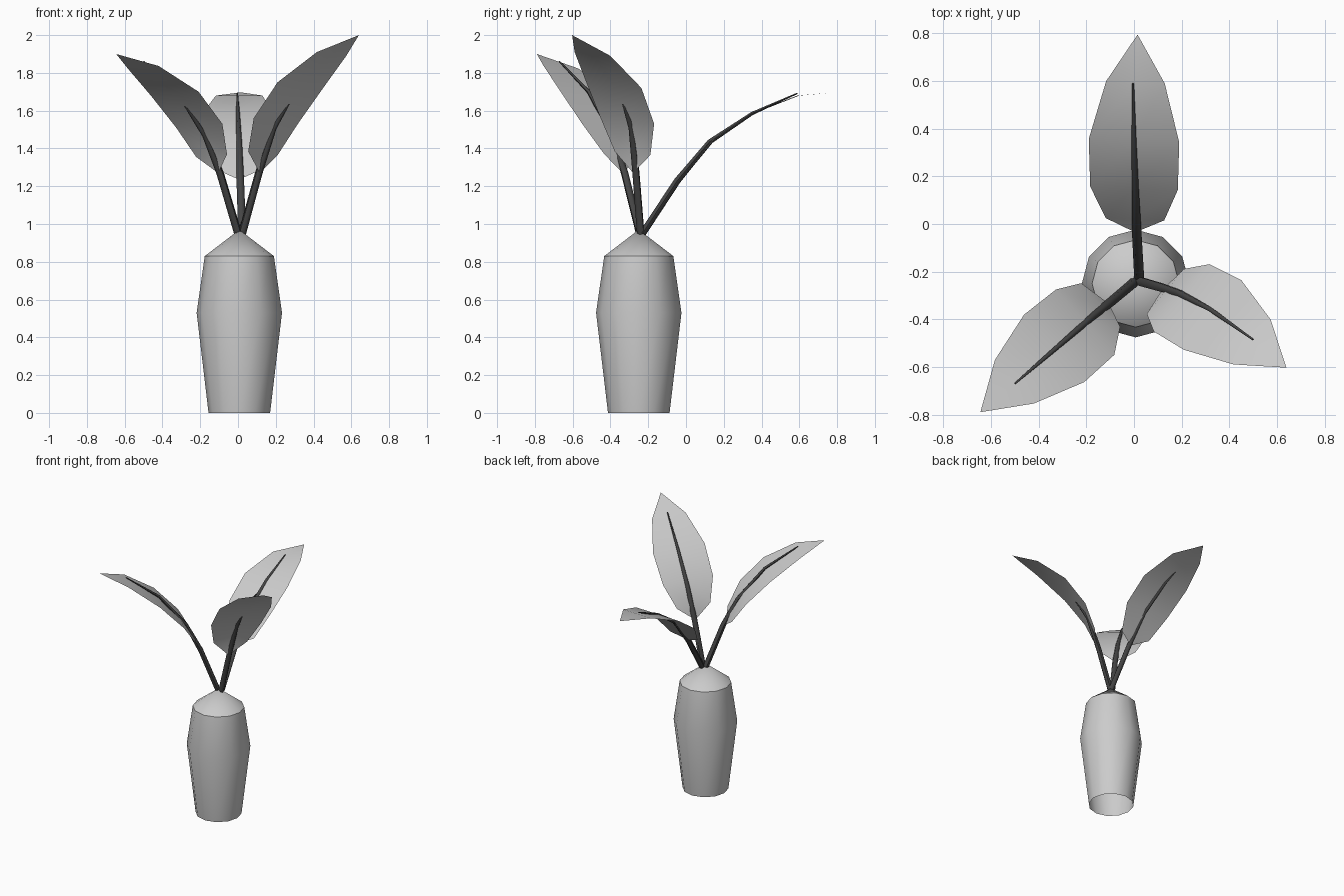
import bpy, bmesh, math
from mathutils import Vector

if "Cube" in bpy.data.objects:
    bpy.data.objects.remove(bpy.data.objects["Cube"])


def add_object(name, bm, angle=180):
    mesh = bpy.data.meshes.new(name)
    bm.to_mesh(mesh)
    bm.free()
    ob = bpy.data.objects.new(name, mesh)
    bpy.context.collection.objects.link(ob)
    bpy.ops.object.select_all(action='DESELECT')
    bpy.context.view_layer.objects.active = ob
    ob.select_set(True)
    bpy.ops.object.shade_smooth_by_angle(angle=math.radians(angle))
    return ob


def bridge(bm, a, b):
    n = len(a)
    for i in range(n):
        j = (i + 1) % n
        bm.faces.new((a[i], a[j], b[j], b[i]))


def make_vase(profile, apex, centre, sides=12):
    bm = bmesh.new()
    rings = []
    for r, z in profile:
        rings.append([bm.verts.new((centre[0] + r * math.cos(2 * math.pi * i / sides),
                                    centre[1] + r * math.sin(2 * math.pi * i / sides), z))
                      for i in range(sides)])
    for a, b in zip(rings, rings[1:]):
        bridge(bm, a, b)
    tip = bm.verts.new((*centre, apex))
    for i in range(sides):
        bm.faces.new((rings[-1][i], rings[-1][(i + 1) % sides], tip))
    return add_object("vase", bm, 40)


def make_stem(name, path, side, radii, sides=6):
    bm = bmesh.new()
    rings = []
    for k, (p, r) in enumerate(zip(path, radii)):
        t = (path[min(k + 1, len(path) - 1)] - path[max(k - 1, 0)]).normalized()
        u = (side - t * side.dot(t)).normalized()
        v = t.cross(u)
        rings.append([bm.verts.new(p + r * (u * math.cos(2 * math.pi * i / sides)
                                            + v * math.sin(2 * math.pi * i / sides)))
                      for i in range(sides)])
    for a, b in zip(rings, rings[1:]):
        bridge(bm, a, b)
    bm.faces.new(rings[0][::-1])
    bm.faces.new(rings[-1])
    ob = add_object(name, bm, 60)
    ob.data.materials.append(dark)


def make_blade(name, mids, side, widths):
    bm = bmesh.new()
    rows = []
    for m, w in zip(mids, widths):
        if w == 0:
            v = bm.verts.new(m)
            rows.append((v, v, v))
        else:
            rows.append(tuple(bm.verts.new(m + side * w * s) for s in (-1, 0, 1)))
    for a, b in zip(rows, rows[1:]):
        for i in (0, 1):
            loop = dict.fromkeys((a[i], a[i + 1], b[i + 1], b[i]))
            bm.faces.new(tuple(loop))
    bmesh.ops.recalc_face_normals(bm, faces=bm.faces[:])
    if sum(f.normal.z for f in bm.faces) < 0:
        bmesh.ops.reverse_faces(bm, faces=bm.faces[:])
    add_object(name, bm)


dark = bpy.data.materials.new("stem_dark")
dark.diffuse_color = (0.06, 0.06, 0.06, 1)
dark.use_nodes = True
dark.node_tree.nodes["Principled BSDF"].inputs["Base Color"].default_value = dark.diffuse_color

# Vase: open base, closed pointed top
make_vase([(0.163, 0), (0.226, 0.53), (0.183, 0.83)], 0.97, (0.007, -0.25))

# Leaves: stem path, blade midline, direction across the blade
leaves = {
    "back": ([(0.022, -0.23, 0.95), (0.012, -0.045, 1.23), (0.006, 0.125, 1.435),
              (0, 0.35, 1.585), (-0.004, 0.59, 1.692)],
             [(0.005, -0.035, 1.235), (0.004, 0.02, 1.29), (0, 0.15, 1.45),
              (0, 0.35, 1.585), (0.006, 0.595, 1.68), (0.015, 0.795, 1.697)],
             (1, -0.04, 0)),
    "right": ([(0.022, -0.24, 0.95), (0.11, -0.265, 1.27), (0.19, -0.29, 1.51),
               (0.315, -0.355, 1.73), (0.5, -0.485, 1.93)],
              [(0.115, -0.28, 1.27), (0.132, -0.283, 1.375), (0.2, -0.31, 1.545),
               (0.33, -0.382, 1.735), (0.495, -0.495, 1.9), (0.64, -0.603, 2.0)],
              (0.24, 0.29, -0.03)),
    "left": ([(0.0, -0.245, 0.95), (-0.095, -0.325, 1.27), (-0.175, -0.39, 1.47),
              (-0.32, -0.515, 1.70), (-0.5, -0.67, 1.86)],
             [(-0.105, -0.335, 1.27), (-0.14, -0.34, 1.362), (-0.205, -0.412, 1.52),
              (-0.335, -0.522, 1.69), (-0.502, -0.662, 1.83), (-0.645, -0.79, 1.9)],
             (-0.25, 0.28, -0.02)),
}
for label, (path, mids, side) in leaves.items():
    side = Vector(side).normalized()
    make_stem(label + "_stem", [Vector(p) for p in path], side,
              (0.021, 0.02, 0.015, 0.01, 0.004))
    make_blade(label + "_leaf", [Vector(p) for p in mids], side,
               (0, 0.123, 0.184, 0.19, 0.123, 0))
